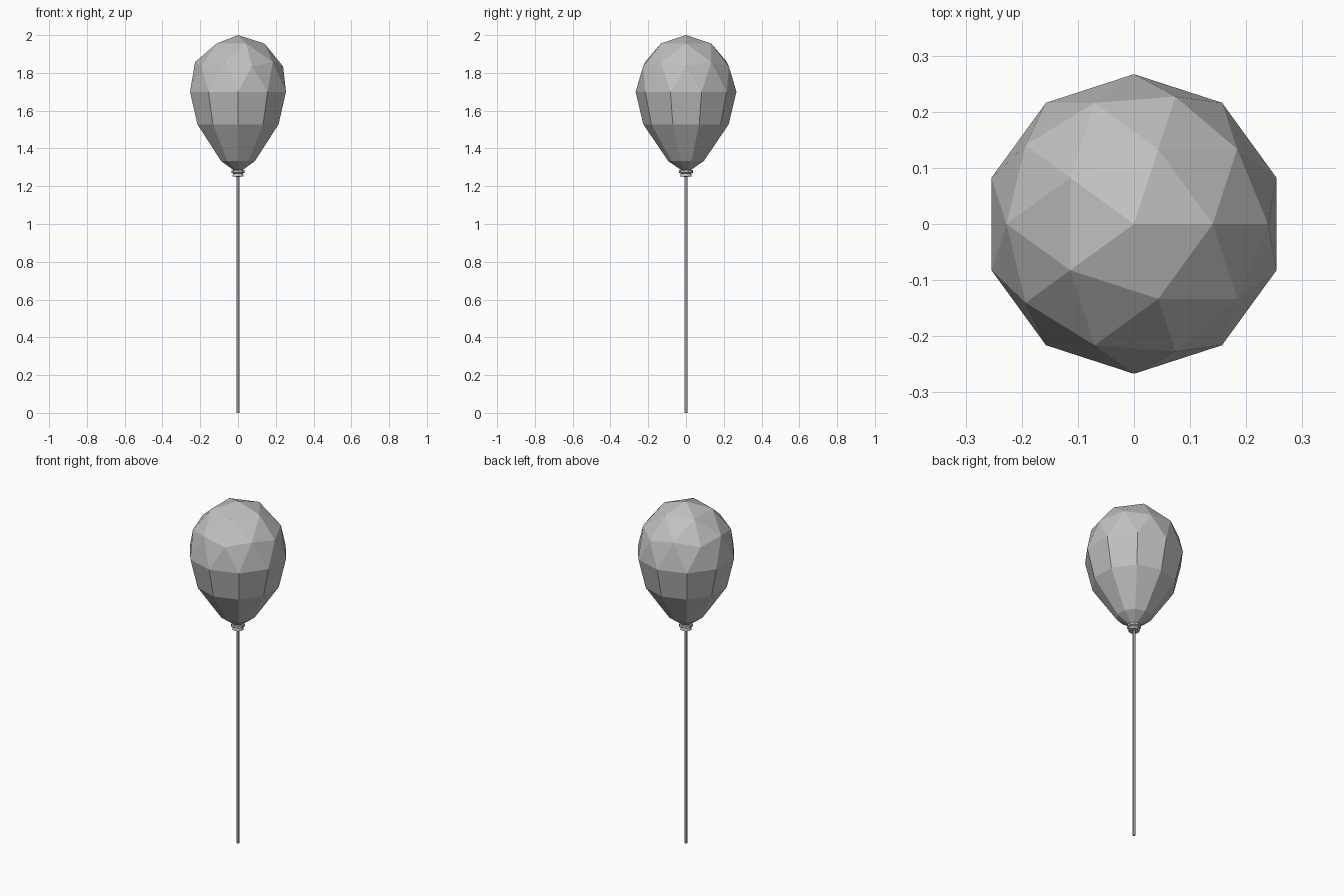
import bpy, bmesh
from mathutils import Vector

cube = bpy.data.objects.get("Cube")
if cube:
    bpy.data.objects.remove(cube, do_unlink=True)


def make_material(name, colour):
    mat = bpy.data.materials.new(name)
    mat.use_nodes = True
    mat.diffuse_color = colour
    mat.node_tree.nodes["Principled BSDF"].inputs["Base Color"].default_value = colour
    return mat


grey = make_material("plain grey", (0.53, 0.53, 0.53, 1))


def finish(name, bm):
    bmesh.ops.recalc_face_normals(bm, faces=bm.faces)
    mesh = bpy.data.meshes.new(name)
    bm.to_mesh(mesh)
    bm.free()
    mesh.materials.append(grey)
    obj = bpy.data.objects.new(name, mesh)
    bpy.context.collection.objects.link(obj)
    return obj


def extend_rim(bm, edges, profile):
    """Extrude an open rim through (radius, z) rings; return the last rim."""
    for radius, z in profile:
        new = bmesh.ops.extrude_edge_only(bm, edges=edges)["geom"]
        edges = [g for g in new if isinstance(g, bmesh.types.BMEdge)]
        for v in (g for g in new if isinstance(g, bmesh.types.BMVert)):
            flat = Vector((v.co.x, v.co.y, 0)).normalized() * radius
            v.co = (flat.x, flat.y, z)
    return edges


def lathe(name, sides, profile):
    """Capped low-poly turned part from (radius, z) rings."""
    bm = bmesh.new()
    base = bmesh.ops.create_circle(bm, segments=sides, radius=profile[0][0], cap_ends=True)
    for v in base["verts"]:
        v.co.z = profile[0][1]
    rim = extend_rim(bm, bm.edges[:], profile[1:])
    bmesh.ops.contextual_create(bm, geom=rim)
    return finish(name, bm)


# Balloon: faceted dome on a tapering ten-sided skirt
bm = bmesh.new()
bmesh.ops.create_icosphere(bm, subdivisions=2, radius=1)
bmesh.ops.delete(bm, geom=[v for v in bm.verts if v.co.z < -0.01], context="VERTS")
for v in bm.verts:
    v.co = (v.co.x * 0.267, v.co.y * 0.267, 1.7 + v.co.z * 0.3)
rim = [e for e in bm.edges if e.is_boundary]
rim = extend_rim(bm, rim, [(0.226, 1.528), (0.094, 1.333), (0.014, 1.278)])
bmesh.ops.contextual_create(bm, geom=rim)
finish("balloon", bm)

# Tied neck with a flared lip
lathe("knot", 10, [(0.014, 1.288), (0.036, 1.285), (0.038, 1.272),
                   (0.027, 1.267), (0.031, 1.252), (0.012, 1.25)])

# Straight string
lathe("string", 6, [(0.008, 0), (0.008, 1.262)])
